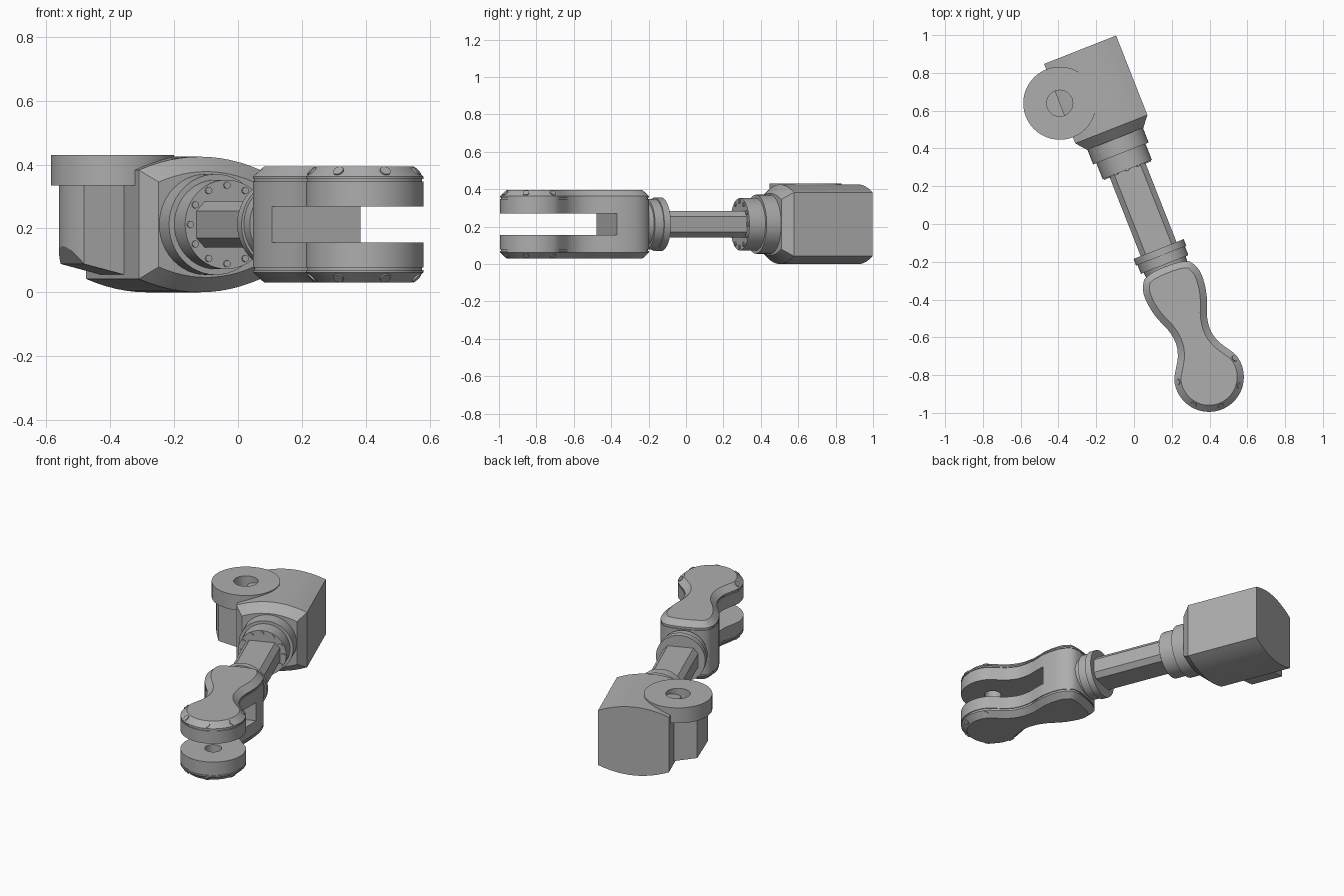
import bpy, bmesh, math
from mathutils import Matrix, Vector

cube = bpy.data.objects.get("Cube")
if cube:
    bpy.data.objects.remove(cube, do_unlink=True)

steel = bpy.data.materials.new("steel_grey")
steel.use_nodes = True
GREY = (0.42, 0.42, 0.42, 1)
steel.diffuse_color = GREY
steel.node_tree.nodes["Principled BSDF"].inputs["Base Color"].default_value = GREY

# Local frame: x across the arm, y along it from the fork pin, z up
PLACE = Matrix.Translation((0.397, -0.81, 0)) @ Matrix.Rotation(math.radians(21.5), 4, "Z")
MID = 0.2125


def loft(name, rings):
    """Skin a stack of equal-length rings and cap both ends."""
    bm = bmesh.new()
    rows = [[bm.verts.new(p) for p in ring] for ring in rings]
    n = len(rows[0])
    for a, b in zip(rows, rows[1:]):
        for i in range(n):
            j = (i + 1) % n
            bm.faces.new((a[i], a[j], b[j], b[i]))
    bm.faces.new(rows[0])
    bm.faces.new(rows[-1])
    bmesh.ops.recalc_face_normals(bm, faces=bm.faces)
    mesh = bpy.data.meshes.new(name)
    bm.to_mesh(mesh)
    bm.free()
    mesh.transform(PLACE)
    mesh.materials.append(steel)
    obj = bpy.data.objects.new(name, mesh)
    bpy.context.collection.objects.link(obj)
    return obj


def lathe(name, profile, origin, axis, n=48):
    """Turn (radius, distance) pairs around an axis."""
    turn = Vector(axis).to_track_quat("Z", "Y")
    rings = []
    for r, d in profile:
        ring = []
        for i in range(n):
            t = math.tau * i / n
            ring.append(Vector(origin) + turn @ Vector((r * math.cos(t), r * math.sin(t), d)))
        rings.append(ring)
    return loft(name, rings)


def activate(obj):
    bpy.ops.object.select_all(action="DESELECT")
    obj.select_set(True)
    bpy.context.view_layer.objects.active = obj


def cut(obj, cutter):
    cutter.hide_render = True
    mod = obj.modifiers.new("cut", "BOOLEAN")
    mod.operation = "DIFFERENCE"
    mod.solver = "EXACT"
    mod.object = cutter
    activate(obj)
    bpy.ops.object.modifier_apply(modifier=mod.name)
    bpy.data.objects.remove(cutter, do_unlink=True)


def box(name, x, y, z):
    return loft(name, [[(x[0], y[0], h), (x[1], y[0], h), (x[1], y[1], h), (x[0], y[1], h)] for h in z])


# Housing: slab with arched top and bottom, tapered towards the rod
def housing_ring(y, scale):
    half, steps = 0.205, 12
    top = []
    for i in range(steps + 1):
        s = 2 * i / steps - 1
        top.append((s * half, MID - 0.042 * s * s))
    outline = top + [(-x, -z) for x, z in top]
    return [(x * scale, y, MID + z * scale) for x, z in outline]


loft("housing", [housing_ring(1.355, 0.78), housing_ring(1.41, 1), housing_ring(1.862, 1)])

# Side lug: flat-sided, round-ended, with a bottom that sweeps upward
LUG_X, LUG_Y, LUG_R = -0.204, 1.638, 0.168
rings = []
for d in (-0.05, 0, 0.07, 0.135, 0.145, 0.155, 0.162, 0.166, 0.1679):
    w = min(0.1, math.sqrt(LUG_R ** 2 - d * d))
    low = 0.055 + 0.25 * min(d, 0.135) + 1.7 * max(0, d - 0.135)
    x = LUG_X - d
    rings.append([(x, LUG_Y - w, low), (x, LUG_Y + w, low), (x, LUG_Y + w, 0.36), (x, LUG_Y - w, 0.36)])
loft("side_lug", rings)

# Pivot disc with a blind hole
lathe("pivot_disc", [(0.193, 0.335), (0.193, 0.43), (0.069, 0.43), (0.069, 0.35)],
      (LUG_X, LUG_Y, 0), (0, 0, 1), 64)

# Stepped collar on the housing, with a ring of bolts
ALONG = (0, 1, 0)
lathe("housing_collar", [(0.14, 1.18), (0.14, 1.272), (0.158, 1.272), (0.158, 1.37)], (0, 0, MID), ALONG)
for i in range(12):
    t = math.tau * i / 12
    lathe("collar_bolt", [(0.011, 1.174), (0.011, 1.19)],
          (0.123 * math.cos(t), 0, MID + 0.123 * math.sin(t)), ALONG, 12)

# Rod with chamfered corners
corner = [(0.102, 0.042), (0.074, 0.072)]
section = corner + [(-x, z) for x, z in reversed(corner)]
section += [(-x, -z) for x, z in section]
loft("rod", [[(x, y, MID + z) for x, z in section] for y in (0.7, 1.2)])

# Stepped collar on the fork
lathe("fork_collar", [(0.115, 0.58), (0.12, 0.64), (0.135, 0.64), (0.135, 0.69),
                      (0.143, 0.69), (0.143, 0.728)], (0, 0, MID), ALONG)

# Fork outline: round end, waist and shoulders
PIN_R = 0.185
half = [(PIN_R * math.sin(math.radians(t)), -PIN_R * math.cos(math.radians(t))) for t in range(10, 111, 10)]
half += [(0.14, 0.115), (0.112, 0.16), (0.095, 0.225), (0.105, 0.3), (0.131, 0.36),
         (0.152, 0.42), (0.164, 0.5), (0.158, 0.565), (0.115, 0.628)]
outline = [(0, -PIN_R)] + half + [(-x, y) for x, y in reversed(half)]
for _ in range(2):
    smooth = []
    for a, b in zip(outline, outline[1:] + outline[:1]):
        for f in (0.25, 0.75):
            smooth.append((a[0] + (b[0] - a[0]) * f, a[1] + (b[1] - a[1]) * f))
    outline = smooth


def fork_ring(inset, z):
    ring = []
    n = len(outline)
    for i, (x, y) in enumerate(outline):
        a, b = outline[i - 1], outline[(i + 1) % n]
        tx, ty = b[0] - a[0], b[1] - a[1]
        size = math.hypot(tx, ty)
        ring.append((x - ty / size * inset, y + tx / size * inset, z))
    return ring


# Fork: chamfered rims with a thin groove under each, slotted and bored
levels = [(0.035, 0.182), (0, 0.15), (0, 0.142), (0.005, 0.142), (0.005, 0.135), (0, 0.135)]
stack = [(i, MID - h) for i, h in levels] + [(i, MID + h) for i, h in reversed(levels)]
fork = loft("fork", [fork_ring(i, z) for i, z in stack])
cut(fork, box("slot_cutter", (-0.3, 0.3), (-0.3, 0.414), (MID - 0.057, MID + 0.057)))
cut(fork, lathe("bore_cutter", [(0.048, MID - 0.12), (0.048, MID + 0.12)], (0, 0, 0), (0, 0, 1), 32))

# Rim bolts, square to the chamfer at the round end of each prong
for i in range(5):
    t = math.radians(14.5 - 51.75 * i)
    for side in (-1, 1):
        base = (0.167 * math.cos(t), 0.167 * math.sin(t), MID + side * 0.166)
        lathe("rim_bolt", [(0.017, -0.012), (0.017, 0.005)], base,
              (math.cos(t), math.sin(t), side), 16)

# Smooth the curved walls and keep the edges sharp
for obj in [o for o in bpy.context.scene.objects if o.type == "MESH"]:
    activate(obj)
    bpy.ops.object.shade_smooth_by_angle(angle=math.radians(28))
bpy.ops.object.select_all(action="DESELECT")
